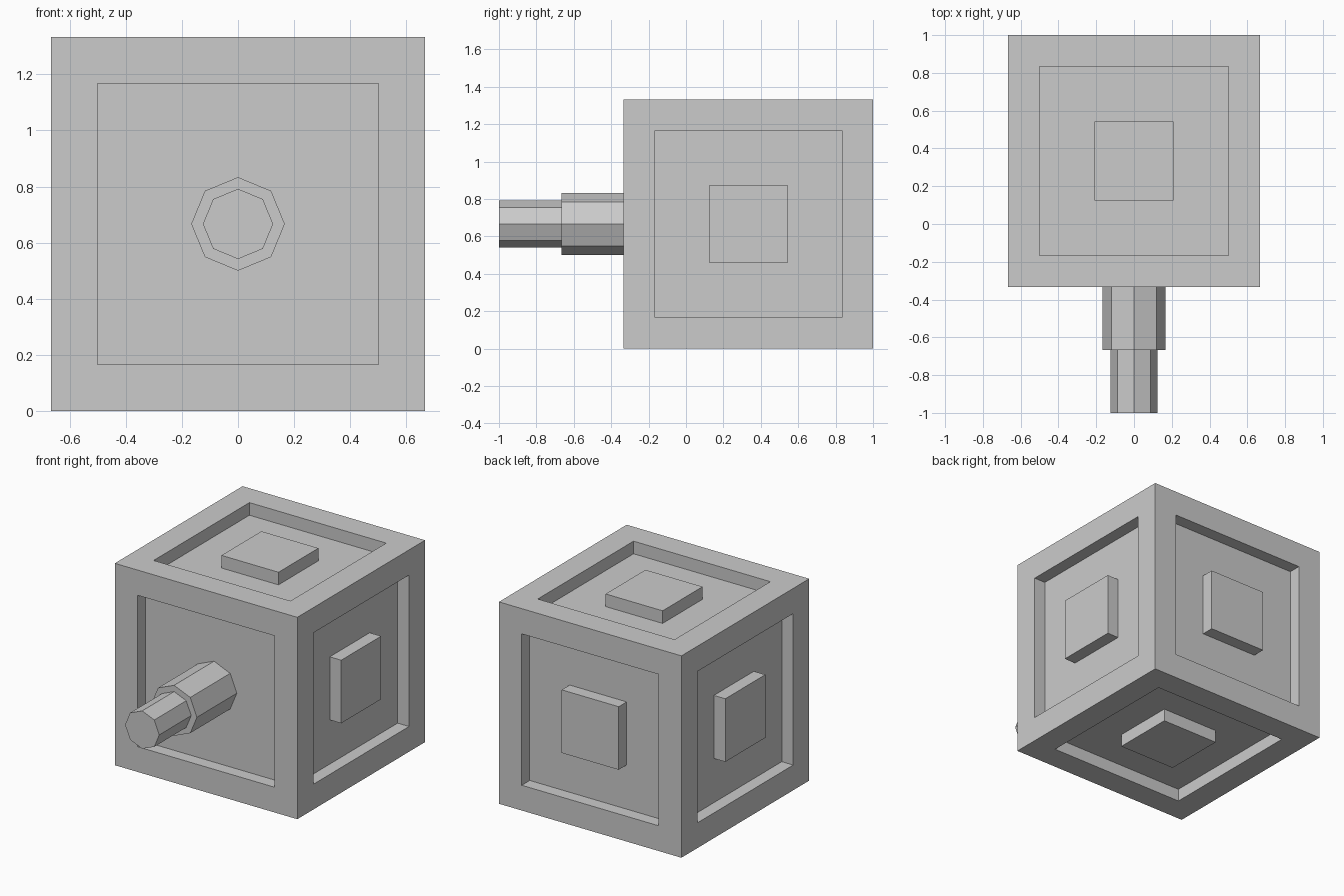
import bpy, bmesh
from math import sin, cos, pi
from mathutils import Vector

if "Cube" in bpy.data.objects:
    bpy.data.objects.remove(bpy.data.objects["Cube"])

SIZE = 4 / 3
CENTRE = Vector((0, 1 / 3, 2 / 3))
DEPTH = 1 / 12


def finish(name, bm):
    bmesh.ops.recalc_face_normals(bm, faces=bm.faces)
    mesh = bpy.data.meshes.new(name)
    bm.to_mesh(mesh)
    bm.free()
    ob = bpy.data.objects.new(name, mesh)
    bpy.context.collection.objects.link(ob)
    return ob


def inset(bm, face, width):
    bmesh.ops.inset_individual(bm, faces=[face], thickness=width, use_even_offset=True)


def push(bm, face, distance):
    """Extrude one face along its normal and return the moved face."""
    n = face.normal.copy()
    new = bmesh.ops.extrude_discrete_faces(bm, faces=[face])["faces"][0]
    bmesh.ops.translate(bm, verts=new.verts, vec=n * distance)
    new.normal_update()
    return new


# Cube body: framed recess on every side, raised pad on all but the front
bm = bmesh.new()
bmesh.ops.create_cube(bm, size=SIZE)
bmesh.ops.translate(bm, verts=bm.verts, vec=CENTRE)
bm.normal_update()
for face in list(bm.faces):
    inset(bm, face, 1 / 6)
    floor = push(bm, face, -DEPTH)
    if floor.normal.y > -0.5:
        inset(bm, floor, 0.5 - 5 / 24)
        push(bm, floor, DEPTH)
finish("cube_body", bm)

# Stepped eight-sided spout: (y, radius) profile from recess floor to tip
bm = bmesh.new()
rings = []
for y, r in [(-0.25, 1 / 6), (-2 / 3, 1 / 6), (-2 / 3, 0.125), (-1, 0.125)]:
    rings.append([bm.verts.new((r * sin(i * pi / 4), y, CENTRE.z + r * cos(i * pi / 4)))
                  for i in range(8)])
for a, b in zip(rings, rings[1:]):
    for i in range(8):
        j = (i + 1) % 8
        bm.faces.new((a[i], a[j], b[j], b[i]))
bm.faces.new(rings[0])
bm.faces.new(rings[-1])
finish("front_spout", bm)
